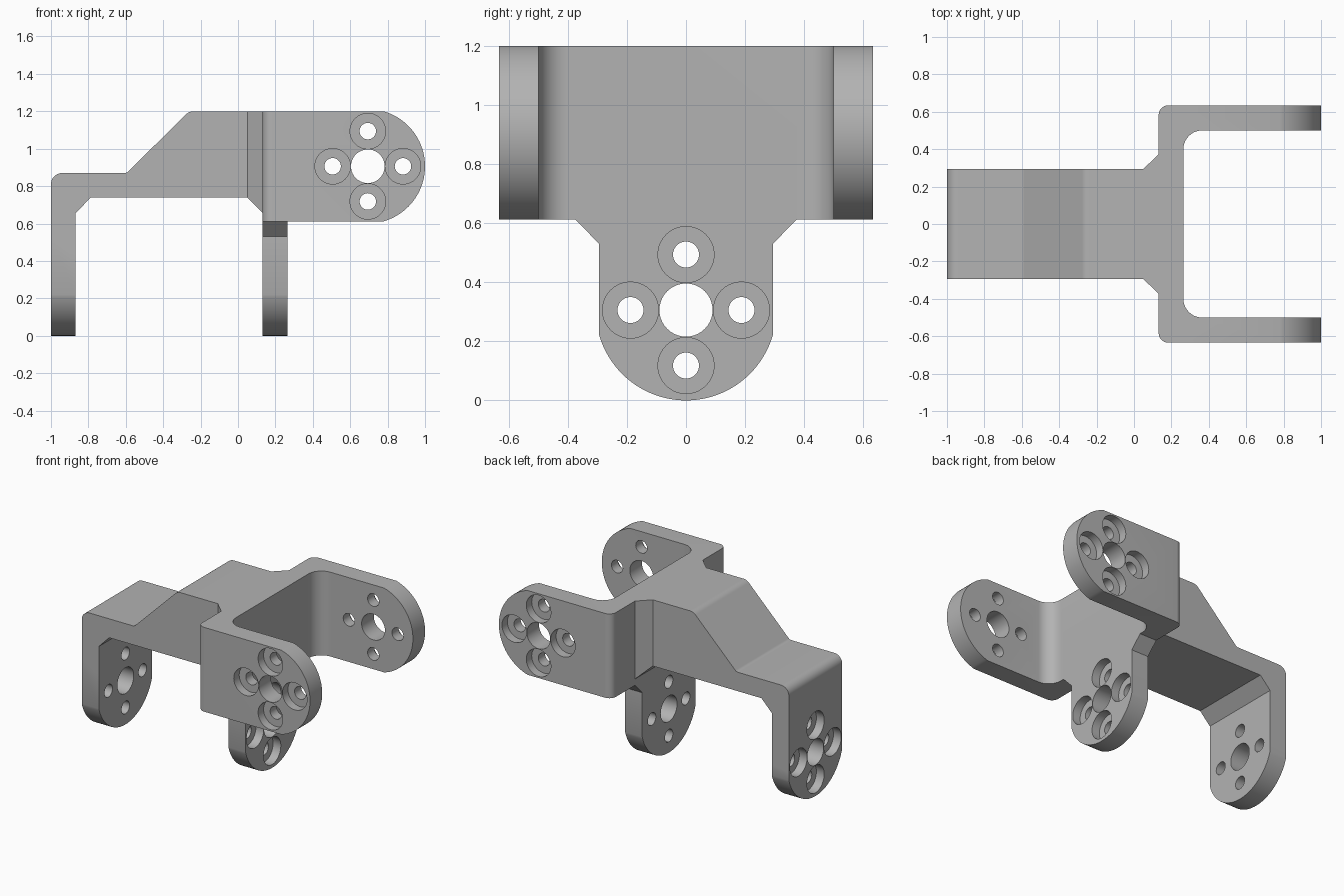
import bpy, bmesh
from math import sin, cos, tan, asin, pi, radians
from mathutils import Vector

cube = bpy.data.objects.get("Cube")
if cube:
    bpy.data.objects.remove(cube, do_unlink=True)

grey = bpy.data.materials.new("satin grey")
grey.use_nodes = True
COLOUR = (0.45, 0.45, 0.45, 1)
grey.diffuse_color = COLOUR
grey.node_tree.nodes["Principled BSDF"].inputs["Base Color"].default_value = COLOUR

HALF = 0.294          # half width of every tab
END = 0.306           # radius of the tab ends
LEG_Z, TAB_X, TAB_Z = 0.306, 0.694, 0.906
BOTTOM, TOP = TAB_Z - HALF, TAB_Z + HALF
WEB, INNER = 0.132, 0.264
OUT_Y, IN_Y = 0.634, 0.5


def place(axis, u, v, w):
    return {"x": (w, u, v), "y": (u, w, v), "z": (u, v, w)}[axis]


def outline(corners):
    """Turn (u, v, radius) corners into a polygon with rounded corners."""
    pts = []
    for i, c in enumerate(corners):
        p = Vector(c[:2])
        r = c[2] if len(c) > 2 else 0
        if not r:
            pts.append(p)
            continue
        a = (Vector(corners[i - 1][:2]) - p).normalized()
        b = (Vector(corners[(i + 1) % len(corners)][:2]) - p).normalized()
        half = a.angle(b) / 2
        centre = p + (a + b).normalized() * (r / sin(half))
        start, end = p + a * (r / tan(half)) - centre, p + b * (r / tan(half)) - centre
        steps = 10
        sweep = start.angle(end)
        for k in range(steps + 1):
            t = k / steps
            pts.append(centre + (start * sin((1 - t) * sweep) + end * sin(t * sweep)) / sin(sweep))
    return pts


def prism(name, axis, pts, lo, hi):
    """Extrude a polygon along an axis."""
    bm = bmesh.new()
    face = bm.faces.new([bm.verts.new(place(axis, u, v, lo)) for u, v in pts])
    moved = bmesh.ops.extrude_face_region(bm, geom=[face])["geom"]
    bmesh.ops.translate(bm, vec=place(axis, 0, 0, hi - lo),
                        verts=[g for g in moved if isinstance(g, bmesh.types.BMVert)])
    bmesh.ops.recalc_face_normals(bm, faces=bm.faces)
    mesh = bpy.data.meshes.new(name)
    bm.to_mesh(mesh)
    bm.free()
    mesh.materials.append(grey)
    ob = bpy.data.objects.new(name, mesh)
    bpy.context.collection.objects.link(ob)
    return ob


def combine(target, other, operation):
    mod = target.modifiers.new(operation.title(), "BOOLEAN")
    mod.operation, mod.object, mod.solver = operation, other, "EXACT"
    bpy.context.view_layer.objects.active = target
    bpy.ops.object.modifier_apply(modifier=mod.name)
    bpy.data.objects.remove(other, do_unlink=True)


def end_arc(u, v, heading):
    """Points round the end of a tab, clipped to the tab width."""
    spread = asin(HALF / END)
    return [(u + END * cos(heading + t), v + END * sin(heading + t))
            for t in (spread * (k / 20 - 1) for k in range(41))]


def drill(target, axis, u, v, r, lo, hi):
    ring = [(u + r * cos(2 * pi * k / 40), v + r * sin(2 * pi * k / 40)) for k in range(40)]
    combine(target, prism("drill", axis, ring, lo, hi), "DIFFERENCE")


def bolt_pattern(target, axis, u, v, outer, inner):
    """Centre hole and four counterbored holes; the recesses open on the outer face."""
    out = 1 if outer > inner else -1
    lo, hi = sorted((outer + out * 0.05, inner - out * 0.05))
    drill(target, axis, u, v, 0.09, lo, hi)
    for k in range(4):
        a, b = u + 0.188 * cos(k * pi / 2), v + 0.188 * sin(k * pi / 2)
        drill(target, axis, a, b, 0.044, lo, hi)
        drill(target, axis, a, b, 0.095, *sorted((outer + out * 0.05, outer - out * 0.06)))


# Outline shared by both legs, with a flared neck at the top
GUSSET = 0.374
leg_face = end_arc(0, LEG_Z, -pi / 2) + [
    (HALF, 0.53), (GUSSET, BOTTOM), (GUSSET, 1.3),
    (-GUSSET, 1.3), (-GUSSET, BOTTOM), (-HALF, 0.53)]

# Arm with the rear leg: side profile trimmed by plan and leg outline
arm_side = outline([(-1, -0.1), (-1, 0.87, 0.06), (-0.595, 0.87, 0.03), (-0.262, TOP, 0.06),
                    (0.2, TOP), (0.2, 0.656), (WEB, 0.656), (0.05, 0.738),
                    (-0.788, 0.738), (-0.868, 0.656), (-0.868, -0.1)])
arm = prism("arm", "y", arm_side, -0.5, 0.5)
half_plan = [(-1.2, HALF), (0.05, HALF), (WEB, GUSSET), (0.3, GUSSET)]
plan = half_plan + [(x, -y) for x, y in reversed(half_plan)]
combine(arm, prism("plan_trim", "z", plan, -0.5, 1.5), "INTERSECT")
combine(arm, prism("leg_trim", "x", leg_face, -1.3, 0.5), "INTERSECT")
bolt_pattern(arm, "x", 0, LEG_Z, -1, -0.868)

# Front leg
leg = prism("front_leg", "x", [(y, min(z, 0.9)) for y, z in leg_face], WEB, INNER)
bolt_pattern(leg, "x", 0, LEG_Z, INNER, WEB)

# Yoke: U-shaped plan trimmed by the rounded tab outline
yoke_plan = outline([(1.1, OUT_Y), (WEB, OUT_Y, 0.05), (WEB, -OUT_Y, 0.05), (1.1, -OUT_Y),
                     (1.1, -IN_Y), (INNER, -IN_Y, 0.1), (INNER, IN_Y, 0.1), (1.1, IN_Y)])
yoke = prism("yoke", "z", yoke_plan, BOTTOM - 0.1, TOP + 0.1)
tab_face = end_arc(TAB_X, TAB_Z, 0) + [(0, TOP), (0, BOTTOM)]
combine(yoke, prism("tab_trim", "y", tab_face, -1, 1), "INTERSECT")
for side in (1, -1):
    bolt_pattern(yoke, "y", TAB_X, TAB_Z, side * OUT_Y, side * IN_Y)

# Join everything into one solid bracket
combine(yoke, leg, "UNION")
combine(yoke, arm, "UNION")
yoke.name = yoke.data.name = "hinge_bracket"
bpy.ops.object.select_all(action="DESELECT")
yoke.select_set(True)
bpy.context.view_layer.objects.active = yoke
bpy.ops.object.shade_smooth_by_angle(angle=radians(30))
